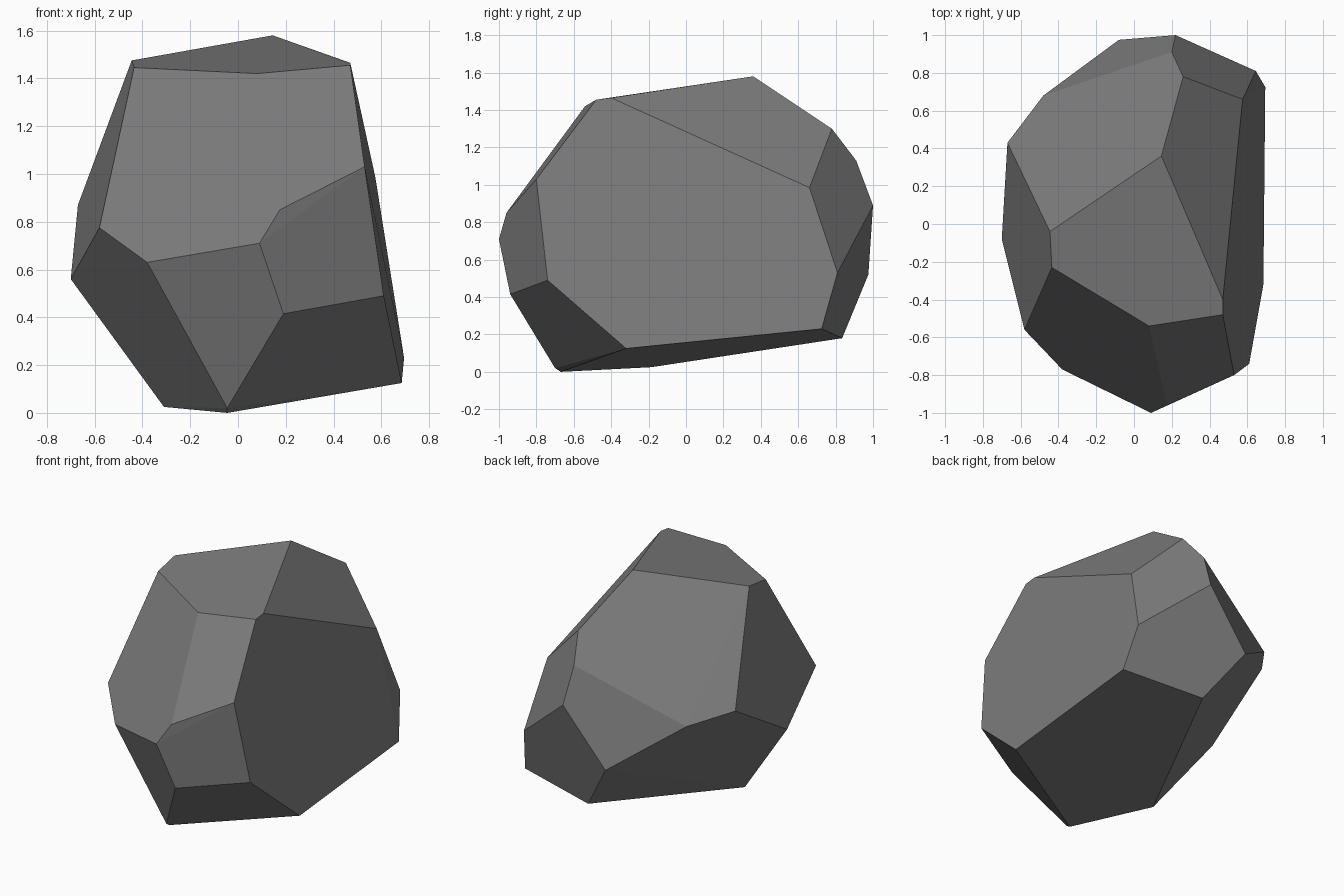
import bpy
import bmesh
import math

# Remove the default object
default_object = bpy.data.objects.get("Cube")
if default_object is not None:
    bpy.data.objects.remove(default_object, do_unlink=True)


def make_material(name, grey):
    """One flat neutral colour for the viewport and for rendering."""
    material = bpy.data.materials.new(name)
    material.use_nodes = True
    colour = (grey, grey, grey, 1)
    material.diffuse_color = colour
    shader = material.node_tree.nodes["Principled BSDF"]
    shader.inputs["Base Color"].default_value = colour
    shader.inputs["Roughness"].default_value = .9
    return material


def make_hull(name, corner_groups, material, flat_tolerance):
    """Wrap the corners in a convex skin and merge the flat facets."""
    bm = bmesh.new()
    for group in corner_groups:
        for corner in group:
            bm.verts.new(corner)
    bmesh.ops.convex_hull(bm, input=list(bm.verts), use_existing_faces=False)
    loose = [vert for vert in bm.verts if not vert.link_faces]
    bmesh.ops.delete(bm, geom=loose, context="VERTS")
    bmesh.ops.dissolve_limit(
        bm, angle_limit=flat_tolerance, verts=list(bm.verts), edges=list(bm.edges)
    )
    bmesh.ops.recalc_face_normals(bm, faces=list(bm.faces))
    for face in bm.faces:
        face.smooth = False
    mesh = bpy.data.meshes.new(name)
    bm.to_mesh(mesh)
    bm.free()
    mesh.materials.append(material)
    rock = bpy.data.objects.new(name, mesh)
    bpy.context.scene.collection.objects.link(rock)
    return rock


# Crown: peak and upper rim
crown = [
    (.145, .36, 1.58), (-.445, -.04, 1.475), (-.435, -.23, 1.445),
    (.08, -.54, 1.42), (.47, -.48, 1.455), (.47, -.4, 1.465),
]
# Front bulge
front = [
    (.53, -.8, 1.03), (.175, -.96, .85), (.09, -1, .71),
    (-.38, -.77, .63), (.61, -.74, .49), (.19, -.94, .415),
]
# Flank on the -x side
flank = [(-.58, -.56, .775), (-.7, -.08, .56), (-.67, .43, .87), (-.48, .68, .81)]
# Back bulge
back = [
    (.26, .78, 1.3), (.2, .91, 1.13), (.22, 1, .89),
    (-.08, .975, .52), (.645, .81, .53), (.575, .66, .985),
]
# Slanted base
base = [
    (-.045, -.7, .02), (-.045, -.67, 0), (-.31, -.185, .025),
    (.685, -.32, .125), (.695, .725, .23), (.147, .835, .18),
]

stone_grey = make_material("stone grey", .2)
make_hull("rock", [crown, front, flank, back, base], stone_grey, math.radians(2))
